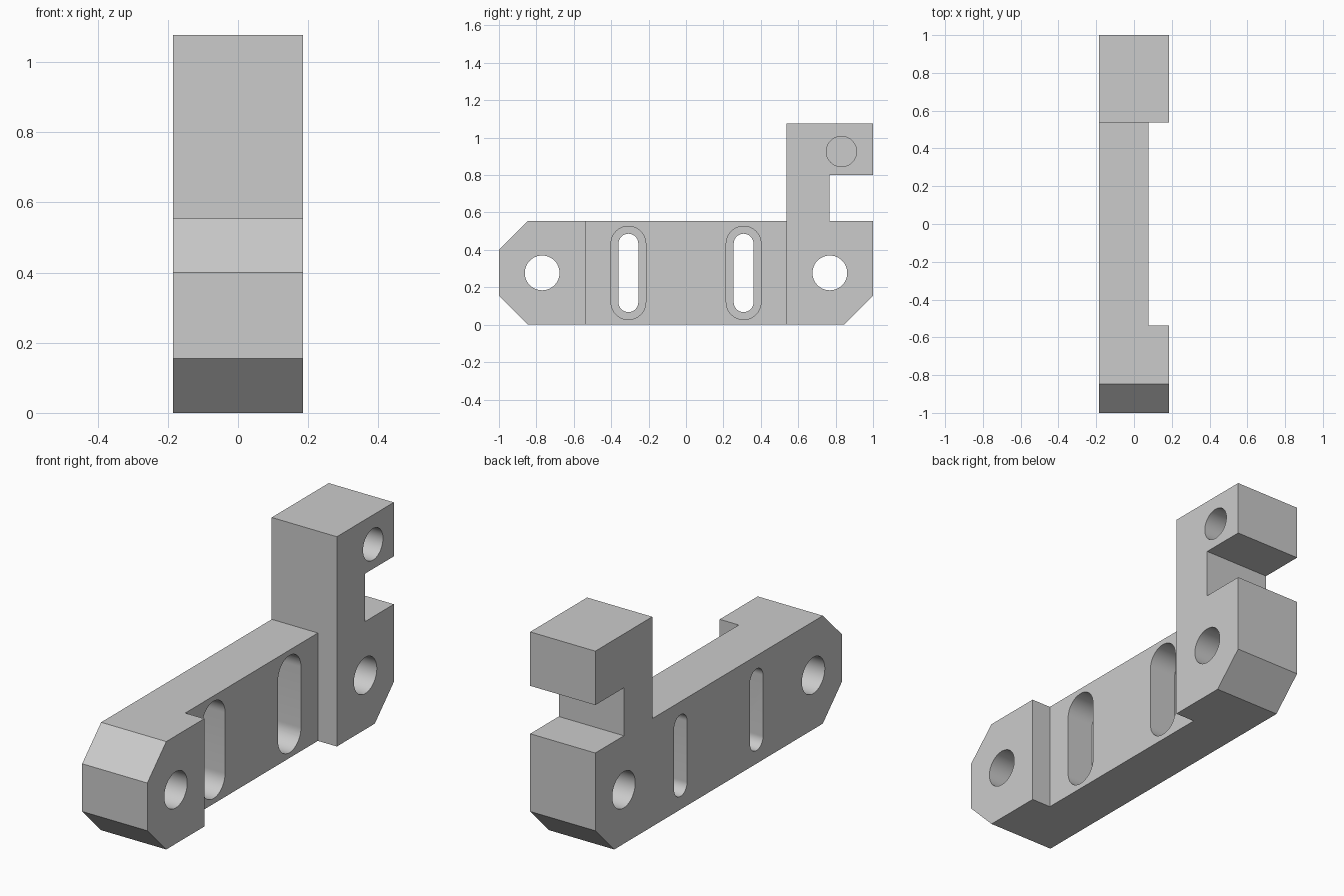
import bpy, bmesh
from math import pi, cos, sin, radians

cube = bpy.data.objects.get("Cube")
if cube:
    bpy.data.objects.remove(cube, do_unlink=True)

HALF = 0.185      # half thickness
WEB = 0.077       # left face of the recessed middle
MID = 0.277       # height of the hole and slot centres

grey = bpy.data.materials.new("light grey")
grey.use_nodes = True
grey.diffuse_color = (0.6, 0.6, 0.6, 1)
grey.node_tree.nodes["Principled BSDF"].inputs["Base Color"].default_value = (0.6, 0.6, 0.6, 1)


def extrude(name, profile, x0, x1):
    """Solid made from a (y, z) profile extruded along x."""
    bm = bmesh.new()
    face = bm.faces.new([bm.verts.new((x0, y, z)) for y, z in profile])
    moved = bmesh.ops.extrude_face_region(bm, geom=[face])["geom"]
    bmesh.ops.translate(bm, vec=(x1 - x0, 0, 0),
                        verts=[v for v in moved if isinstance(v, bmesh.types.BMVert)])
    bmesh.ops.recalc_face_normals(bm, faces=bm.faces)
    mesh = bpy.data.meshes.new(name)
    bm.to_mesh(mesh)
    bm.free()
    mesh.materials.append(grey)
    obj = bpy.data.objects.new(name, mesh)
    bpy.context.collection.objects.link(obj)
    return obj


def slot(y, z, r, straight=0.0, n=24):
    """Vertical slot outline; a circle when straight is zero."""
    pts = []
    for side in (1, -1):
        for i in range(n + (straight > 0)):
            a = pi * i / n + (0 if side > 0 else pi)
            pts.append((y + r * cos(a), z + side * straight / 2 + r * sin(a)))
    return pts


# Bracket side outline with chamfered ends and the hooked tower
bracket = extrude("bracket", [
    (-0.846, 0), (0.846, 0), (1, 0.155), (1, 0.554), (0.768, 0.554),
    (0.768, 0.8), (1, 0.8), (1, 1.077), (0.538, 1.077), (0.538, 0.554),
    (-0.846, 0.554), (-1, 0.4), (-1, 0.155)], -HALF, HALF)

# Recess on the left face between the two end blocks
cutters = [extrude("recess_cutter",
                   [(-0.538, -0.1), (0.538, -0.1), (0.538, 1.2), (-0.538, 1.2)], WEB, 0.4)]

# Through holes and counterbored slots at both ends
for s in (-1, 1):
    cutters += [
        extrude("hole_cutter", slot(s * 0.769, MID, 0.093), -0.4, 0.4),
        extrude("slot_cutter", slot(s * 0.308, MID, 0.053, 0.313), -0.4, 0.4),
        extrude("counterbore_cutter", slot(s * 0.308, MID, 0.093, 0.313), WEB - 0.15, 0.4),
    ]

# Blind hole in the hook
cutters.append(extrude("blind_hole_cutter", slot(0.831, 0.926, 0.081), HALF - 0.28, 0.4))

for cutter in cutters:
    cutter.hide_render = True
    mod = bracket.modifiers.new(cutter.name, "BOOLEAN")
    mod.operation = "DIFFERENCE"
    mod.solver = "EXACT"
    mod.object = cutter

# Bake the cuts and drop the helpers
bpy.context.view_layer.update()
graph = bpy.context.evaluated_depsgraph_get()
result = bpy.data.meshes.new_from_object(bracket.evaluated_get(graph))
bracket.modifiers.clear()
bracket.data = result
for cutter in cutters:
    bpy.data.objects.remove(cutter, do_unlink=True)

bpy.ops.object.select_all(action="DESELECT")
bracket.select_set(True)
bpy.context.view_layer.objects.active = bracket
bpy.ops.object.shade_smooth_by_angle(angle=radians(30))
